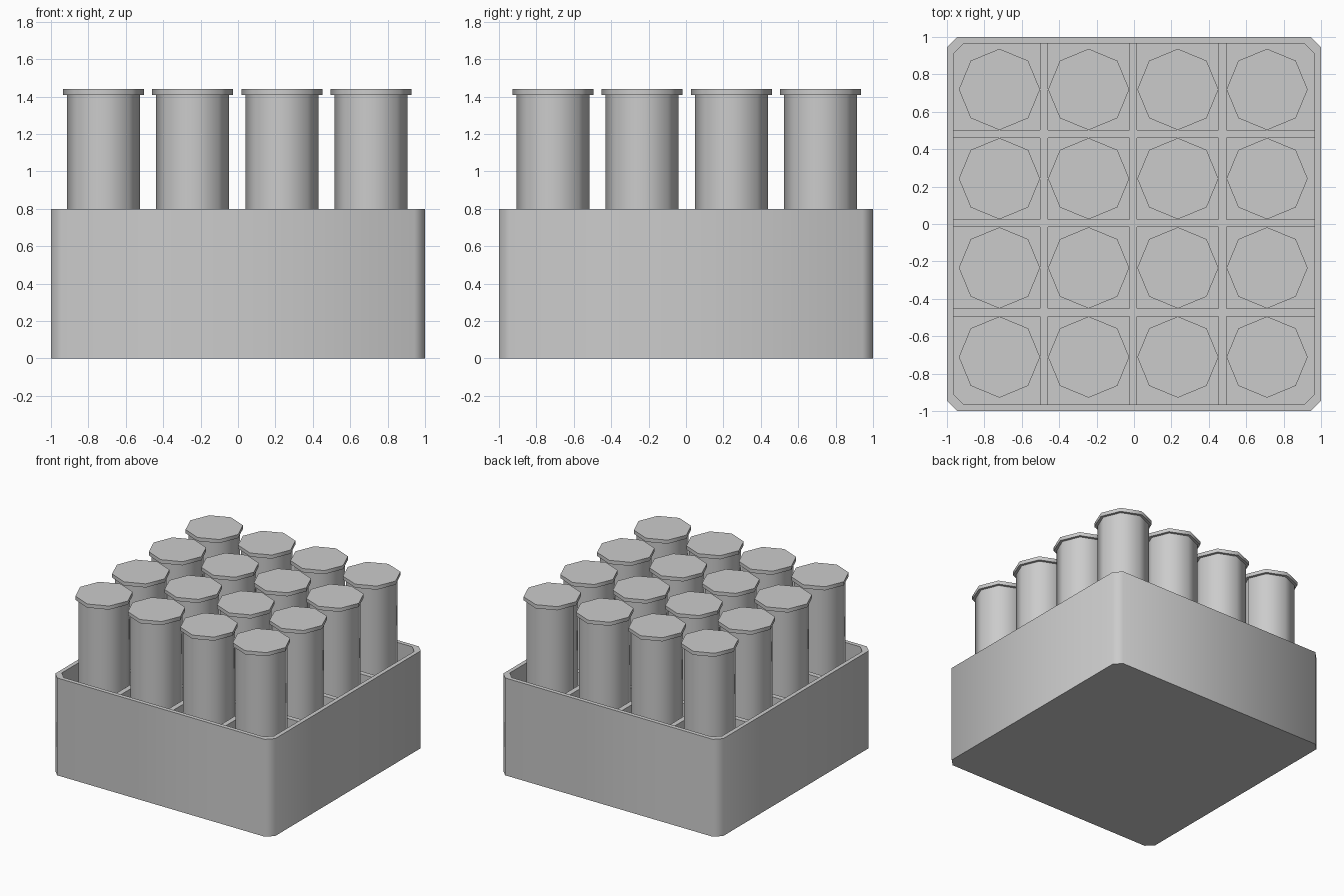
import bpy, bmesh, math

old = bpy.data.objects.get("Cube")
if old:
    bpy.data.objects.remove(old, do_unlink=True)

grey = bpy.data.materials.new("plain grey")
grey.use_nodes = True
COLOUR = (0.6, 0.6, 0.6, 1)
grey.diffuse_color = COLOUR
grey.node_tree.nodes["Principled BSDF"].inputs["Base Color"].default_value = COLOUR


def octagon(radius):
    return [(radius * math.cos(i * math.pi / 4), radius * math.sin(i * math.pi / 4))
            for i in range(8)]


def rectangle(half_x, half_y, cut=0):
    """Rectangle outline, with chamfered corners when cut is given."""
    a, b, c = half_x, half_y, cut
    if not c:
        return [(a, b), (-a, b), (-a, -b), (a, -b)]
    return [(a, b - c), (a - c, b), (c - a, b), (-a, b - c),
            (-a, c - b), (c - a, -b), (a - c, -b), (a, c - b)]


def loft(name, rings, location=(0, 0, 0)):
    """Join outlines at given heights into a closed solid."""
    bm = bmesh.new()
    loops = [[bm.verts.new((x, y, z)) for x, y in outline] for outline, z in rings]
    for low, high in zip(loops, loops[1:]):
        for i in range(len(low)):
            j = (i + 1) % len(low)
            bm.faces.new((low[i], low[j], high[j], high[i]))
    bm.faces.new(loops[0][::-1])
    bm.faces.new(loops[-1])
    bmesh.ops.recalc_face_normals(bm, faces=bm.faces)
    mesh = bpy.data.meshes.new(name)
    bm.to_mesh(mesh)
    bm.free()
    mesh.materials.append(grey)
    obj = bpy.data.objects.new(name, mesh)
    obj.location = location
    bpy.context.collection.objects.link(obj)
    bpy.ops.object.select_all(action="DESELECT")
    obj.select_set(True)
    bpy.context.view_layer.objects.active = obj
    bpy.ops.object.shade_smooth_by_angle(angle=math.radians(50))
    return obj


# Open tray with chamfered corners
WALL_TOP, FLOOR, DIVIDER_TOP = 0.8, 0.04, 0.74
INNER = 0.966
outer = rectangle(1, 1, 0.056)
inner = rectangle(INNER, INNER, 0.058)
loft("tray", [(outer, 0), (outer, WALL_TOP), (inner, WALL_TOP), (inner, FLOOR)])

# Grid layout, very slightly off centre
PITCH, DIVIDER = 0.477, 0.021
DX, DY = -0.004, 0.004
columns = [DX + PITCH * (i - 1.5) for i in range(4)]
rows = [DY + PITCH * (i - 1.5) for i in range(4)]

# Long dividers across the tray, short ones between them
divider_y = [DY + PITCH * k for k in (-1, 0, 1)]
for y in divider_y:
    outline = rectangle(INNER, DIVIDER)
    loft("long_divider", [(outline, FLOOR), (outline, DIVIDER_TOP)], (0, y, 0))
starts = [-INNER] + [y + DIVIDER for y in divider_y]
ends = [y - DIVIDER for y in divider_y] + [INNER]
for k in (-1, 0, 1):
    for start, end in zip(starts, ends):
        outline = rectangle(DIVIDER, (end - start) / 2)
        loft("short_divider", [(outline, FLOOR), (outline, DIVIDER_TOP)],
             (DX + PITCH * k, (start + end) / 2, 0))

# Eight-sided tubes, each with a wider cap
tube, cap = octagon(0.195), octagon(0.217)
for x in columns:
    for y in rows:
        loft("tube", [(tube, FLOOR), (tube, 1.41)], (x, y, 0))
        loft("cap", [(cap, 1.41), (cap, 1.44)], (x, y, 0))
